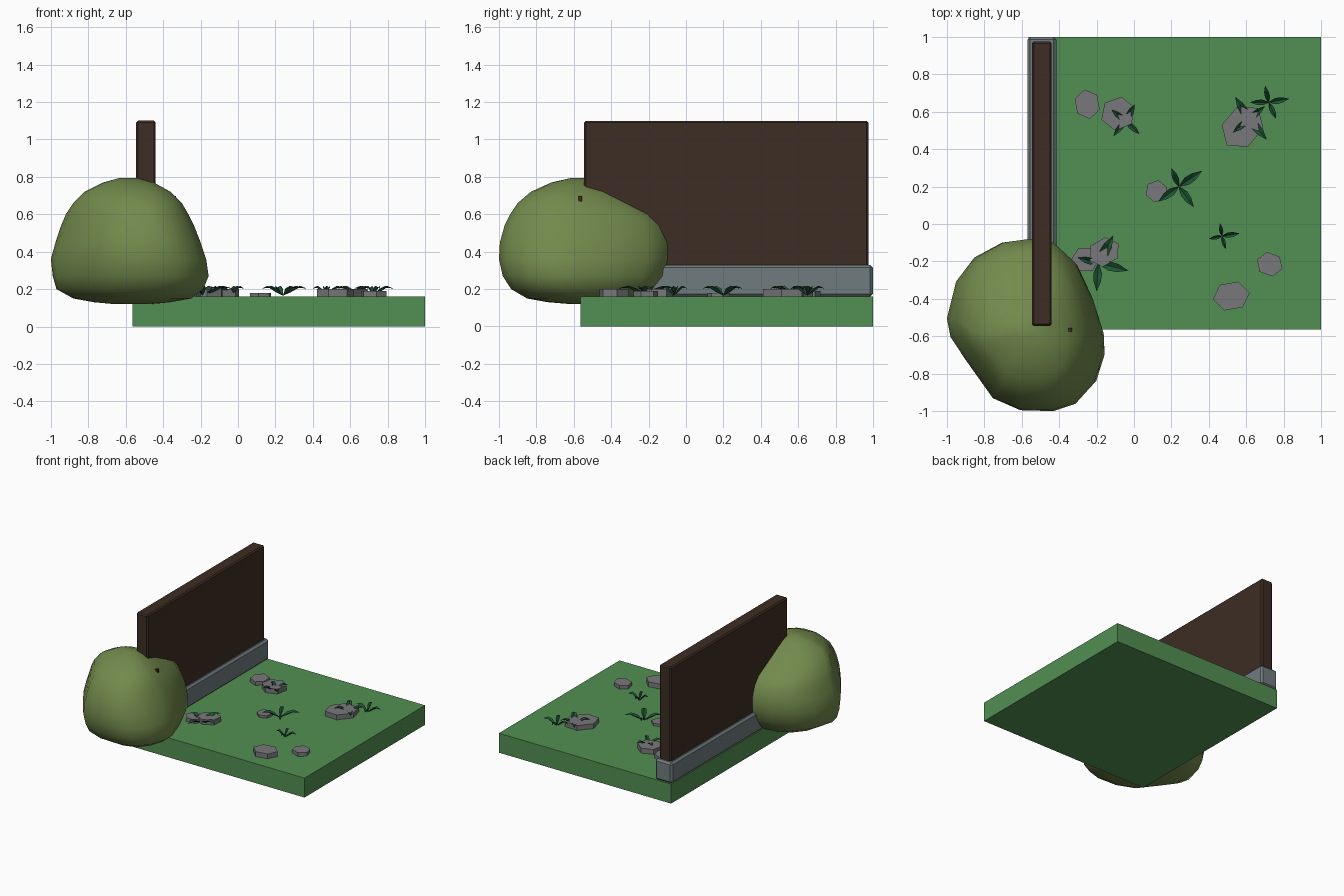
import bpy
from math import cos, sin, pi, radians, atan2, hypot

GROUND = 0.16


def material(name, rgb):
    m = bpy.data.materials.new(name)
    m.diffuse_color = (*rgb, 1)
    return m


GRASS = material("grass green", (0.085, 0.275, 0.085))
OLIVE = material("olive foliage", (0.17, 0.255, 0.073))
WOOD = material("dark brown", (0.047, 0.026, 0.017))
STONE = material("blue grey stone", (0.162, 0.202, 0.212))
ROCK = material("grey rock", (0.19, 0.19, 0.20))
LEAF = material("dark leaf green", (0.013, 0.09, 0.034))


def mesh_object(name, verts, faces, mat):
    me = bpy.data.meshes.new(name)
    me.from_pydata(verts, [], faces)
    me.materials.append(mat)
    ob = bpy.data.objects.new(name, me)
    bpy.context.collection.objects.link(ob)
    return ob


def loft(name, rings, mat):
    """Skin a stack of equal-length rings, bottom to top, with end caps."""
    n = len(rings[0])
    verts = [v for ring in rings for v in ring]
    faces = [(r * n + i, r * n + (i + 1) % n, (r + 1) * n + (i + 1) % n, (r + 1) * n + i)
             for r in range(len(rings) - 1) for i in range(n)]
    faces.append(tuple(reversed(range(n))))
    faces.append(tuple(range(len(verts) - n, len(verts))))
    return mesh_object(name, verts, faces, mat)


def box(name, x, y, z, mat, bevel=0):
    rings = [[(x[0], y[0], h), (x[1], y[0], h), (x[1], y[1], h), (x[0], y[1], h)] for h in z]
    ob = loft(name, rings, mat)
    if bevel:
        mod = ob.modifiers.new("bevel", 'BEVEL')
        mod.width = bevel
        mod.segments = 1
    return ob


# Ground tile, stone footing and fence panel
box("ground_tile", (-0.565, 1), (-0.565, 1), (0, GROUND), GRASS)
box("wall_footing", (-0.57, -0.415), (-0.565, 1), (GROUND, 0.33), STONE, 0.015)
box("wall_panel", (-0.545, -0.44), (-0.545, 0.975), (0.30, 1.10), WOOD, 0.010)

# Bush: plan outline scaled to fit the extents of each height level
OUTLINE = [(-0.155, -0.70), (-0.16, -0.58), (-0.22, -0.38), (-0.30, -0.20), (-0.42, -0.09),
           (-0.55, -0.07), (-0.70, -0.09), (-0.85, -0.17), (-0.95, -0.30), (-1.0, -0.50),
           (-0.98, -0.60), (-0.90, -0.72), (-0.75, -0.93), (-0.60, -0.995), (-0.42, -1.0),
           (-0.30, -0.96), (-0.20, -0.85)]
# z, x min, x max, y min, y max
LEVELS = [(0.12, -0.66, -0.47, -0.62, -0.42), (0.13, -0.77, -0.36, -0.74, -0.31),
          (0.15, -0.88, -0.25, -0.85, -0.21), (0.20, -0.97, -0.185, -0.935, -0.15),
          (0.27, -0.99, -0.157, -0.98, -0.105), (0.36, -1.0, -0.17, -1.0, -0.08),
          (0.45, -0.975, -0.20, -0.995, -0.08), (0.54, -0.945, -0.235, -0.97, -0.11),
          (0.60, -0.92, -0.265, -0.94, -0.16), (0.66, -0.88, -0.30, -0.90, -0.27),
          (0.72, -0.82, -0.36, -0.83, -0.38), (0.77, -0.72, -0.45, -0.72, -0.47),
          (0.795, -0.63, -0.54, -0.61, -0.54)]
rings = []
for z, x0, x1, y0, y1 in LEVELS:
    rings.append([((x0 + x1) / 2 + (x + 0.5775) / 0.8450 * (x1 - x0),
                   (y0 + y1) / 2 + (y + 0.535) / 0.93 * (y1 - y0), z) for x, y in OUTLINE])
bush = loft("bush", rings, OLIVE)
for p in bush.data.polygons:
    p.use_smooth = True

# Tip of a twig poking out of the bush
box("twig", (-0.35, -0.33), (-0.575, -0.555), (0.60, 0.697), WOOD)

# Flat six-sided rocks: x, y, long radius, short radius, turn, height
ROCKS = [(-0.25, 0.64, 0.08, 0.07, 100, 0.03), (-0.085, 0.59, 0.095, 0.09, 20, 0.04),
         (0.58, 0.52, 0.13, 0.105, 50, 0.04), (0.12, 0.175, 0.06, 0.06, 20, 0.02),
         (0.725, -0.215, 0.072, 0.065, -20, 0.03), (0.52, -0.385, 0.10, 0.08, 10, 0.04),
         (-0.16, -0.15, 0.09, 0.075, 30, 0.04), (-0.26, -0.19, 0.075, 0.07, 0, 0.03)]
for i, (cx, cy, rx, ry, turn, h) in enumerate(ROCKS):
    t = radians(turn)
    ring = [(rx * cos(a), ry * sin(a)) for a in (k * pi / 3 for k in range(6))]
    ring = [(cx + u * cos(t) - v * sin(t), cy + u * sin(t) + v * cos(t)) for u, v in ring]
    loft(f"rock_{i + 1}", [[(x, y, z) for x, y in ring] for z in (GROUND, GROUND + h)], ROCK)


def plant(name, cx, cy, tips):
    """Rosette of arching, creased, pointed leaves."""
    verts, faces = [], []
    for tx, ty in tips:
        length, a = hypot(tx - cx, ty - cy), atan2(ty - cy, tx - cx)
        b = len(verts)
        # distance along leaf, sideways offset, height
        for d, s, z in ((0, 0, 0.005), (0.35, 0.15, 0.042), (0.35, 0, 0.024), (0.35, -0.15, 0.042),
                        (0.65, 0.13, 0.058), (0.65, 0, 0.046), (0.65, -0.13, 0.058), (1, 0, 0.044)):
            u, v = d * length, s * length
            verts.append((cx + u * cos(a) - v * sin(a), cy + u * sin(a) + v * cos(a), GROUND + z))
        for f in ((0, 2, 1), (0, 3, 2), (1, 2, 5, 4), (2, 3, 6, 5), (4, 5, 7), (5, 6, 7)):
            faces.append([b + k for k in f])
    mesh_object(name, verts, faces, LEAF)


# Leafy plants, each given by its centre and leaf tips
plant("plant_1", 0.72, 0.65, [(0.70, 0.74), (0.83, 0.67), (0.76, 0.56), (0.62, 0.65)])
plant("plant_2", 0.24, 0.20, [(0.20, 0.30), (0.365, 0.285), (0.32, 0.09), (0.13, 0.12)])
plant("plant_3", 0.47, -0.065, [(0.46, 0.005), (0.565, -0.05), (0.49, -0.135), (0.40, -0.08)])
plant("plant_4", -0.19, -0.21, [(-0.11, -0.06), (-0.03, -0.25), (-0.20, -0.36), (-0.30, -0.18)])
plant("plant_5", -0.045, 0.55, [(0.03, 0.48), (-0.11, 0.47), (0.005, 0.64), (-0.12, 0.61)])
plant("plant_6", 0.615, 0.56, [(0.54, 0.68), (0.70, 0.63), (0.71, 0.45), (0.53, 0.49)])
